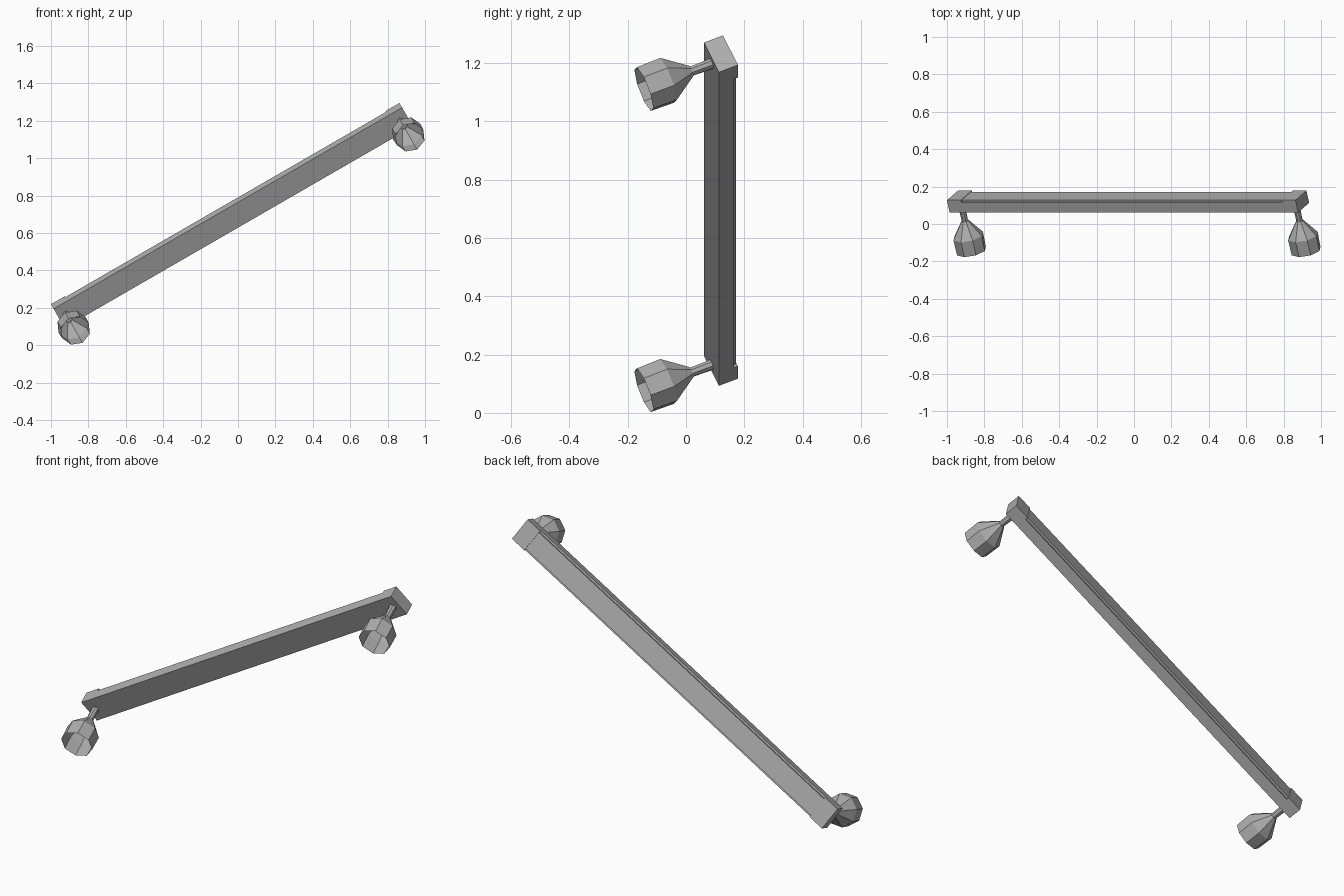
import bpy, bmesh, math
from mathutils import Matrix, Vector

cube = bpy.data.objects.get("Cube")
if cube:
    bpy.data.objects.remove(cube, do_unlink=True)

grey = bpy.data.materials.new("plain grey")
grey.use_nodes = True
tone = (0.42, 0.42, 0.42, 1)
grey.diffuse_color = tone
grey.node_tree.nodes["Principled BSDF"].inputs["Base Color"].default_value = tone

# Fixture frame: x along the bar, y to the back, z across its height
frame = (Matrix.Translation((-0.032, 0.12, 0.694))
         @ Matrix.Rotation(math.radians(-30), 4, 'Y')
         @ Matrix.Rotation(math.radians(23.5), 4, 'X'))
HALF_LENGTH, END_LENGTH = 1.076, 0.086
DEPTH, HEIGHT = 0.071, 0.128
INNER = HALF_LENGTH - END_LENGTH


def finish(name, bm):
    mesh = bpy.data.meshes.new(name)
    bm.to_mesh(mesh)
    bm.free()
    mesh.materials.append(grey)
    obj = bpy.data.objects.new(name, mesh)
    obj.matrix_world = frame
    bpy.context.collection.objects.link(obj)


def box(name, low, high):
    low, high = Vector(low), Vector(high)
    bm = bmesh.new()
    bmesh.ops.create_cube(bm, size=1, matrix=Matrix.Translation((low + high) / 2)
                          @ Matrix.Diagonal((*(high - low), 1)))
    finish(name, bm)


def lathe(name, x, profile, sides=8):
    """Rings of (distance forward of the box, radius) joined into facets."""
    bm = bmesh.new()
    rings = []
    for dist, radius in profile:
        rings.append([bm.verts.new((x + radius * math.cos(i * math.tau / sides),
                                    -DEPTH / 2 - dist,
                                    radius * math.sin(i * math.tau / sides)))
                      for i in range(sides)])
    for a, b in zip(rings, rings[1:]):
        for i in range(sides):
            j = (i + 1) % sides
            bm.faces.new((a[i], a[j], b[j], b[i]))
    bm.faces.new(rings[0])
    bmesh.ops.recalc_face_normals(bm, faces=bm.faces)
    finish(name, bm)


# Bar body, flush with the front of the end boxes, and its back panel
box("bar_body", (-INNER, -DEPTH / 2, -HEIGHT / 2), (INNER, 0.0215, HEIGHT / 2))
box("back_panel", (-INNER, 0.0215, -HEIGHT / 2 + 0.01), (INNER, 0.033, HEIGHT / 2 - 0.01))

# End boxes, each with a stem and an open flared lamp shade
for side, label in ((-1, "right"), (1, "left")):
    ends = sorted((side * INNER, side * HALF_LENGTH))
    box(label + "_end_box", (ends[0], -DEPTH / 2, -HEIGHT / 2),
        (ends[1], DEPTH / 2, HEIGHT / 2))
    centre = sum(ends) / 2
    lathe(label + "_stem", centre, [(0, 0.019), (0.078, 0.017)])
    lathe(label + "_lamp_shade", centre, [(0.076, 0.02), (0.166, 0.084), (0.253, 0.082)])
